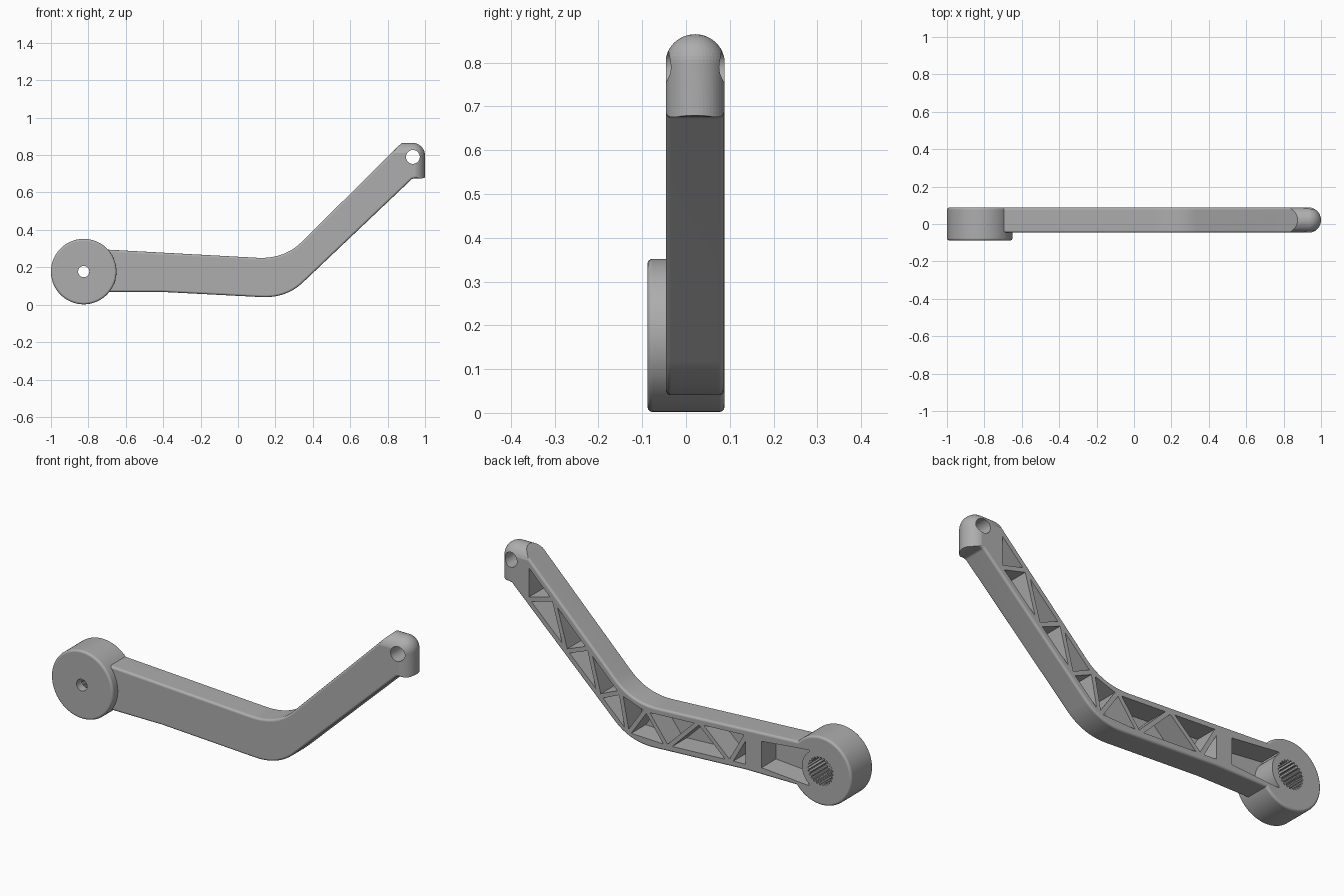
import bpy, bmesh
from math import cos, sin, pi, radians
from mathutils import Vector

if "Cube" in bpy.data.objects:
    bpy.data.objects.remove(bpy.data.objects["Cube"])

FRONT, BACK, HUB = -0.046, 0.0875, 0.088     # y of arm faces, half depth of hub
HX, HZ = -0.825, 0.177                       # hub axis

grey = bpy.data.materials.new("satin grey")
grey.use_nodes = True
grey.diffuse_color = (0.42, 0.42, 0.42, 1)
grey.node_tree.nodes["Principled BSDF"].inputs["Base Color"].default_value = grey.diffuse_color


def finish(bm, name):
    bmesh.ops.recalc_face_normals(bm, faces=bm.faces)
    mesh = bpy.data.meshes.new(name)
    bm.to_mesh(mesh)
    bm.free()
    mesh.materials.append(grey)
    ob = bpy.data.objects.new(name, mesh)
    bpy.context.collection.objects.link(ob)
    return ob


def prism(name, points, y0, y1, bevel=0):
    """Extrude an x-z outline along y, with optional rounded rims."""
    bm = bmesh.new()
    face = bm.faces.new([bm.verts.new((x, y0, z)) for x, z in points])
    new = bmesh.ops.extrude_face_region(bm, geom=[face])["geom"]
    bmesh.ops.translate(bm, vec=(0, y1 - y0, 0),
                        verts=[v for v in new if isinstance(v, bmesh.types.BMVert)])
    if bevel:
        rims = [e for e in bm.edges if abs(e.verts[0].co.y - e.verts[1].co.y) < 1e-5]
        bmesh.ops.bevel(bm, geom=rims, offset=bevel, segments=4, profile=0.5, affect='EDGES')
    return finish(bm, name)


def circle(cx, cz, radius, n=64, notch=1.0):
    """Circle outline; notch shrinks every second pair of points into teeth."""
    return [(cx + r * cos(2 * pi * i / n), cz + r * sin(2 * pi * i / n))
            for i in range(n) for r in [radius * (notch if i % 4 > 1 else 1)]]


def curve(a, b, c, n=12):
    a, b, c = Vector(a), Vector(b), Vector(c)
    return [tuple(a * (1 - t) ** 2 + b * 2 * t * (1 - t) + c * t * t)
            for t in (i / n for i in range(n + 1))]


def boolean(target, tool, operation):
    mod = target.modifiers.new(operation, 'BOOLEAN')
    mod.operation, mod.solver, mod.object = operation, 'EXACT', tool
    bpy.context.view_layer.objects.active = target
    bpy.ops.object.modifier_apply(modifier=mod.name)
    bpy.data.objects.remove(tool)


def top(x):
    return max(0.295 - 0.055 * (x + 0.7), 0.323 + 0.99 * (x - 0.328))


def bottom(x):
    return max(min(0.068, 0.068 - 0.05 * (x + 0.4)), 0.10 + 0.95 * (x - 0.328))


# Bent arm outline
outline = [(-0.8, 0.068), (-0.4, 0.068)]
outline += curve((0.12, 0.041), (0.255, 0.033), (0.345, 0.117))
outline += [(0.93, 0.672), (0.945, 0.676), (0.985, 0.676), (1.02, 0.685), (1.02, 0.9), (0.91, 0.9)]
outline += curve((0.34, 0.335), (0.247, 0.243), (0.1, 0.251))
outline += [(-0.8, 0.3)]
arm = prism("crank_arm", outline, FRONT, BACK, 0.012)

# Domed tip: trim the arm with a rounded hull
bm = bmesh.new()
for dx in (0, -3):
    for dz in (0, -2):
        ball = bmesh.ops.create_uvsphere(bm, u_segments=48, v_segments=24, radius=0.067)["verts"]
        for v in ball:
            v.co = (v.co.x + 0.933 + dx, v.co.y * 1.015 + (FRONT + BACK) / 2, v.co.z + 0.798 + dz)
hull = bmesh.ops.convex_hull(bm, input=bm.verts)
inside = {g for k in ("geom_interior", "geom_unused") for g in hull[k]
          if isinstance(g, bmesh.types.BMVert)}
bmesh.ops.delete(bm, geom=list(inside), context='VERTS')
boolean(arm, finish(bm, "tip_trim"), 'INTERSECT')

# Hub drum
boolean(arm, prism("hub", circle(HX, HZ, 0.175, 96), -HUB, HUB, 0.012), 'UNION')

# Pocket beside the hub, leaving a round boss
pocket = prism("hub_pocket", [(-0.49, 0.105), (-0.49, 0.24), (-0.76, 0.268), (-0.76, 0.085)], -0.03, 0.2)
boolean(pocket, prism("boss", circle(HX, HZ, 0.105), -0.1, 0.3), 'DIFFERENCE')
boolean(arm, pocket, 'DIFFERENCE')

# Triangular truss pockets in the back: zigzag nodes between lower and upper rails
nodes = []
for i, x in enumerate((-0.41, -0.41, -0.31, -0.135, 0.045, 0.165, 0.27,
                       0.31, 0.43, 0.49, 0.62, 0.69, 0.84, 0.84)):
    slope = 1.4 if x > 0.25 else 1
    nodes.append(Vector((x, top(x) - 0.02 * slope if i % 2 else bottom(x) + 0.02 * slope)))
for a, b, c in zip(nodes, nodes[1:], nodes[2:]):
    la, lb, lc = (b - c).length, (c - a).length, (a - b).length
    centre = (a * la + b * lb + c * lc) / (la + lb + lc)
    inradius = abs((b - a).cross(c - a)) / (la + lb + lc)
    k = 1 - 0.011 / inradius
    if k > 0.15:
        tri = [tuple(centre + (p - centre) * k) for p in (a, b, c)]
        boolean(arm, prism("truss_pocket", tri, -0.03, 0.2), 'DIFFERENCE')

# Splined bore, screw hole and tip hole
boolean(arm, prism("bore", circle(HX, HZ, 0.072, 96, 0.88), -0.045, 0.2), 'DIFFERENCE')
boolean(arm, prism("screw_hole", circle(HX, HZ, 0.03, 32), -0.3, 0.1), 'DIFFERENCE')
boolean(arm, prism("tip_hole", circle(0.935, 0.79, 0.037, 48), -0.3, 0.3), 'DIFFERENCE')

# Shading
bpy.ops.object.select_all(action='DESELECT')
arm.select_set(True)
bpy.context.view_layer.objects.active = arm
bpy.ops.object.shade_smooth_by_angle(angle=radians(30))
weighted = arm.modifiers.new("weighted normals", 'WEIGHTED_NORMAL')
weighted.keep_sharp = True
